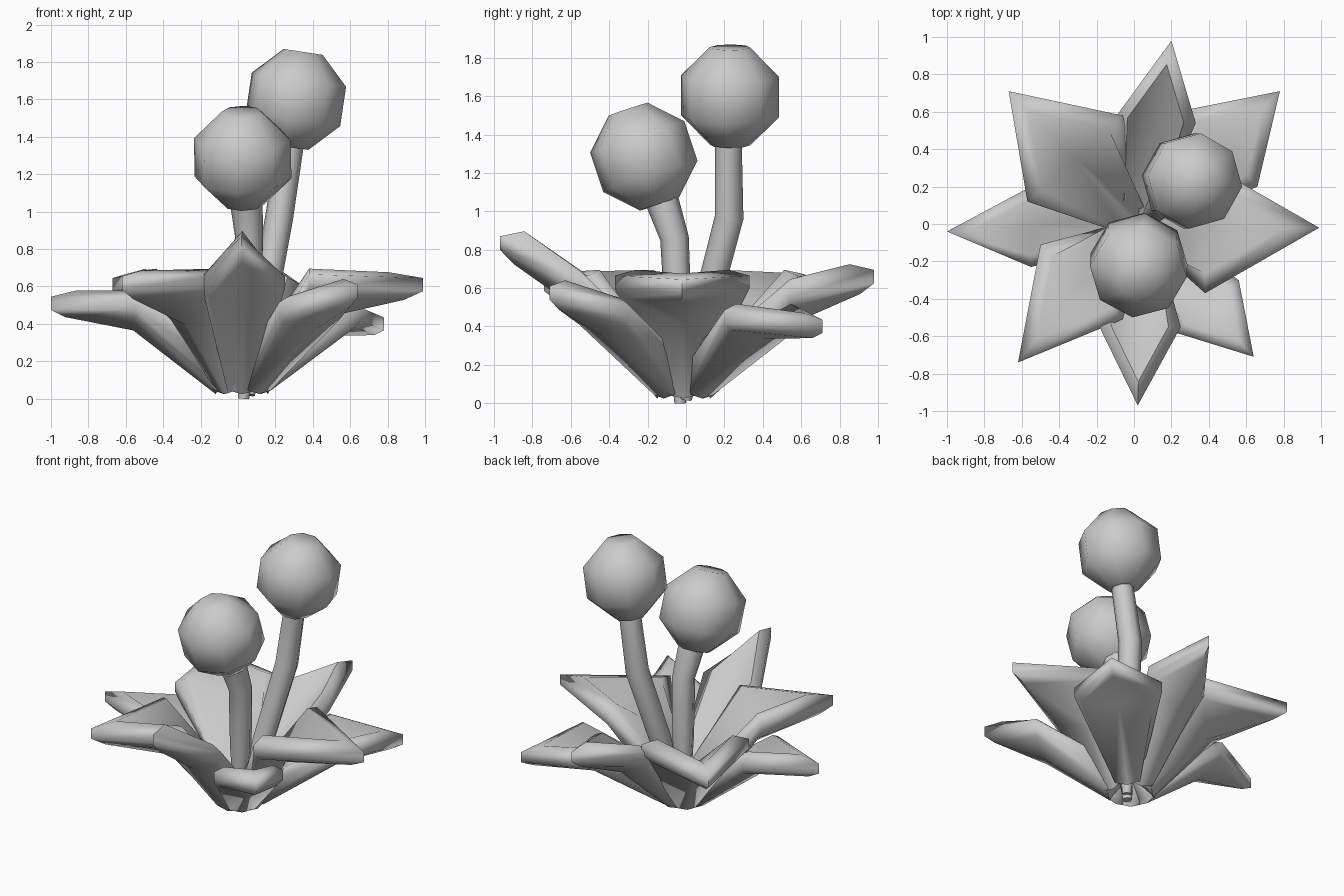
import bpy, bmesh, math
from mathutils import Vector

if "Cube" in bpy.data.objects:
    bpy.data.objects.remove(bpy.data.objects["Cube"])


def finish(bm, name, angle):
    bmesh.ops.recalc_face_normals(bm, faces=bm.faces)
    mesh = bpy.data.meshes.new(name)
    bm.to_mesh(mesh)
    bm.free()
    ob = bpy.data.objects.new(name, mesh)
    bpy.context.collection.objects.link(ob)
    bpy.ops.object.select_all(action='DESELECT')
    ob.select_set(True)
    bpy.context.view_layer.objects.active = ob
    bpy.ops.object.shade_smooth_by_angle(angle=math.radians(angle))
    return ob


def rings_solid(name, rings, angle):
    """Join rings of points into a closed tube."""
    bm = bmesh.new()
    rv = [[bm.verts.new(p) for p in r] for r in rings]
    n = len(rv[0])
    for a, b in zip(rv, rv[1:]):
        for i in range(n):
            j = (i + 1) % n
            bm.faces.new((a[i], a[j], b[j], b[i]))
    bm.faces.new(rv[0])
    bm.faces.new(rv[-1])
    return finish(bm, name, angle)


def ring(center, axis, r, n=8, off=0.0):
    q = Vector((0, 0, 1)).rotation_difference(Vector(axis).normalized())
    return [Vector(center) + q @ Vector((r * math.cos(off + math.tau * i / n),
            r * math.sin(off + math.tau * i / n), 0)) for i in range(n)]


def stem(name, pts, radii):
    pts = [Vector(p) for p in pts]
    rings = []
    for i, p in enumerate(pts):
        d = pts[min(i + 1, len(pts) - 1)] - pts[max(i - 1, 0)]
        rings.append(ring(p, d, radii[i]))
    rings_solid(name, rings, 60)


def ball(name, center, axis, r):
    ax = Vector(axis).normalized()
    rings = []
    for deg in (-67.5, -22.5, 22.5, 67.5):
        a = math.radians(deg)
        rings.append(ring(Vector(center) + ax * r * math.sin(a), ax,
                          r * math.cos(a), off=math.radians(38)))
    rings_solid(name, rings, 60)


def leaf(name, tip, left, right, edge_z, rib_z):
    """Thick folded leaf: base, wide middle with sunken rib, pointed tip."""
    tip = Vector(tip)
    out = Vector((tip.x, tip.y, 0)).normalized()
    side = Vector((-out.y, out.x, 0))
    base_c = Vector((0.02, -0.01, 0.085)) + out * 0.09
    mid_c = Vector(((left[0] + right[0]) / 2, (left[1] + right[1]) / 2, rib_z))
    base_l = base_c + side * 0.08 + Vector((0, 0, 0.02))
    base_r = base_c - side * 0.08 + Vector((0, 0, 0.02))
    loop = [base_l, Vector((*left, edge_z)), tip, Vector((*right, edge_z)), base_r, base_c]
    bm = bmesh.new()
    layers = []
    # rows: inset, height, base shift outwards (rounded rim, crest kept high)
    for inset, dz, shift in ((0.3, 0.07, -0.08), (0, 0.035, -0.04),
                             (0, -0.035, 0.03), (0.17, -0.06, 0.05)):
        row = []
        for i, p in enumerate(loop):
            q = p.copy()
            if 0 < i < 4:
                q = p.lerp(mid_c, inset)
                if dz > 0:
                    q.z = p.z * 0.9 + q.z * 0.1
            else:
                q += out * shift
            row.append(bm.verts.new(q + Vector((0, 0, dz))))
        layers.append(row)
    for a, b in zip(layers, layers[1:]):
        for i in range(6):
            j = (i + 1) % 6
            bm.faces.new((a[i], a[j], b[j], b[i]))
    for lay, dz in ((layers[0], 0.04), (layers[-1], -0.065)):
        c = bm.verts.new(mid_c + Vector((0, 0, dz)))
        for i in range(6):
            bm.faces.new((lay[i], lay[(i + 1) % 6], c))
    finish(bm, name, 75)


# Leaves: tip, left corner, right corner, corner height, rib height
leaves = [
    ((0.99, -0.02, 0.61), (0.38, 0.33), (0.38, -0.37), 0.63, 0.48),
    ((0.78, 0.71, 0.40), (0.28, 0.61), (0.66, 0.20), 0.45, 0.40),
    ((0.20, 0.98, 0.66), (-0.10, 0.57), (0.33, 0.54), 0.58, 0.48),
    ((-0.67, 0.71, 0.61), (-0.57, 0.12), (-0.06, 0.58), 0.63, 0.47),
    ((-1.00, -0.04, 0.51), (-0.55, -0.23), (-0.57, 0.19), 0.51, 0.43),
    ((-0.62, -0.74, 0.62), (-0.50, -0.11), (-0.06, -0.51), 0.63, 0.46),
    ((0.02, -0.97, 0.835), (0.25, -0.55), (-0.19, -0.54), 0.62, 0.54),
    ((0.64, -0.71, 0.575), (0.56, -0.30), (0.22, -0.58), 0.48, 0.42),
]
for i, (tip, a, b, ez, rz) in enumerate(leaves):
    # keep the left corner on the counter-clockwise side
    if tip[0] * a[1] - tip[1] * a[0] < 0:
        a, b = b, a
    leaf(f"leaf_{i + 1}", tip, a, b, ez, rz)

# Stems
stem("front_stem", [(0.03, -0.03, 0.0), (0.05, -0.04, 0.45), (0.06, -0.06, 0.86), (0.04, -0.14, 1.10)],
     [0.03, 0.07, 0.075, 0.09])
stem("back_stem", [(0.06, 0.0, 0.02), (0.13, 0.09, 0.45), (0.22, 0.225, 0.97), (0.285, 0.22, 1.38)],
     [0.03, 0.07, 0.075, 0.07])

# Round heads
ball("front_ball", (0.025, -0.22, 1.285), (-0.02, -0.33, 1), 0.282)
ball("back_ball", (0.31, 0.23, 1.60), (0.15, 0, 1), 0.278)
